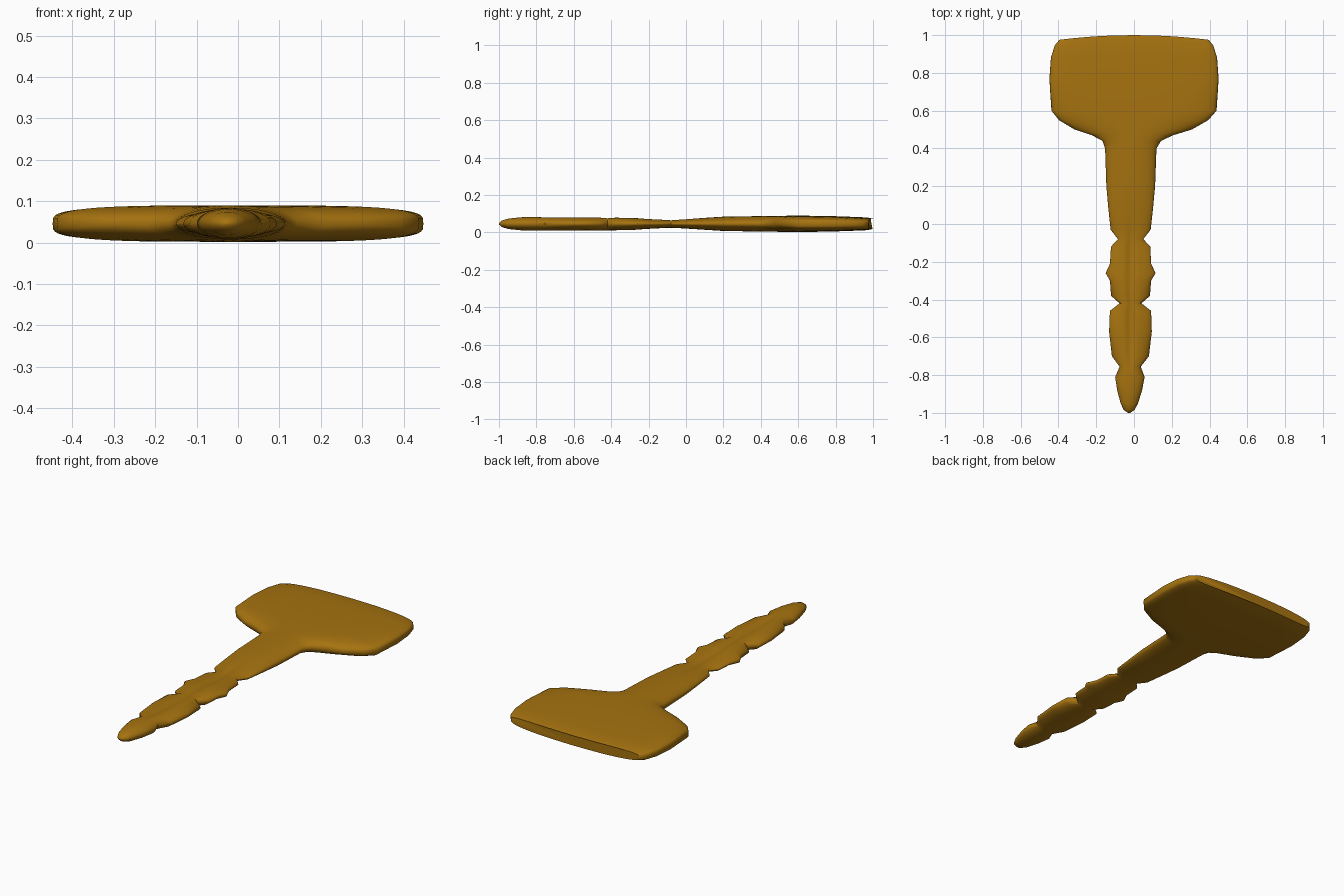
import bpy
import bmesh
from math import cos, sin, tau, copysign

if "Cube" in bpy.data.objects:
    bpy.data.objects.remove(bpy.data.objects["Cube"], do_unlink=True)

SIDES = 56
MID_Z = 0.046

# Plan outline: (y, half width), from the tip to the back of the handle
OUTLINE = [
    (-1, .006), (-.985, .028), (-.95, .046), (-.88, .066), (-.81, .078),
    (-.755, .056), (-.7, .098), (-.57, .113), (-.46, .109), (-.42, .058),
    (-.38, .103), (-.3, .109), (-.26, .132), (-.21, .109), (-.12, .104),
    (-.08, .067), (-.03, .106), (.08, .118), (.2, .129), (.4, .136),
    (.44, .155), (.47, .215), (.5, .31), (.55, .395), (.6, .437),
    (.78, .448), (.9, .44), (.97, .42), (1, .395)]

# Smaller properties that change along the length: (y, value)
THICK = [(-1, .004), (-.985, .017), (-.95, .028), (-.88, .035), (-.81, .037),
         (-.3, .034), (-.18, .025), (-.08, .021), (.02, .026), (.18, .038),
         (.6, .044), (.8, .041), (.97, .034), (1, .027)]
CENTRE = [(-1, -.026), (-.7, -.019), (.4, -.017), (.5, -.004), (.6, 0)]
SQUARENESS = [(-.1, 2), (.5, 2.2), (.62, 4)]
GROOVE = [(-.78, 0), (-.68, .013), (-.12, .011), (.06, 0)]
BOW = [(.6, 0), (.97, .025)]


def along(table, y):
    """Linear interpolation in a table of (y, value)."""
    if y <= table[0][0]:
        return table[0][1]
    for (a, va), (b, vb) in zip(table, table[1:]):
        if y <= b:
            return va + (vb - va) * (y - a) / (b - a)
    return table[-1][1]


def rounded(value, power):
    return copysign(abs(value) ** (2 / power), value)


def section(bm, y, half):
    """One ring of vertices across the key."""
    power = along(SQUARENESS, y)
    ring = []
    for i in range(SIDES):
        angle = tau * i / SIDES
        u = rounded(cos(angle), power)
        z = along(THICK, y) * rounded(sin(angle), power)
        if z > 0:
            # Groove down the upper face of the blade
            z -= along(GROOVE, y) * max(0, 1 - abs(u * half) / .03)
        ring.append(bm.verts.new((along(CENTRE, y) + u * half,
                                  y - along(BOW, y) * u * u, MID_Z + z)))
    return ring


# Key body: blade, shank and handle in one loft
bm = bmesh.new()
rings = [section(bm, y, half) for y, half in OUTLINE]
for a, b in zip(rings, rings[1:]):
    for i in range(SIDES):
        j = (i + 1) % SIDES
        bm.faces.new((a[i], a[j], b[j], b[i]))
bm.faces.new(rings[0])
bm.faces.new(rings[-1])
bmesh.ops.recalc_face_normals(bm, faces=bm.faces)
mesh = bpy.data.meshes.new("key_body")
bm.to_mesh(mesh)
bm.free()
key = bpy.data.objects.new("key_body", mesh)
bpy.context.collection.objects.link(key)

# Brass material
brass = bpy.data.materials.new("brass")
brass.use_nodes = True
colour = (.38, .17, .005, 1)
brass.diffuse_color = colour
brass.node_tree.nodes["Principled BSDF"].inputs["Base Color"].default_value = colour
mesh.materials.append(brass)

# Smooth shading
bpy.ops.object.select_all(action="DESELECT")
key.select_set(True)
bpy.context.view_layer.objects.active = key
bpy.ops.object.shade_smooth_by_angle(angle=.9)
